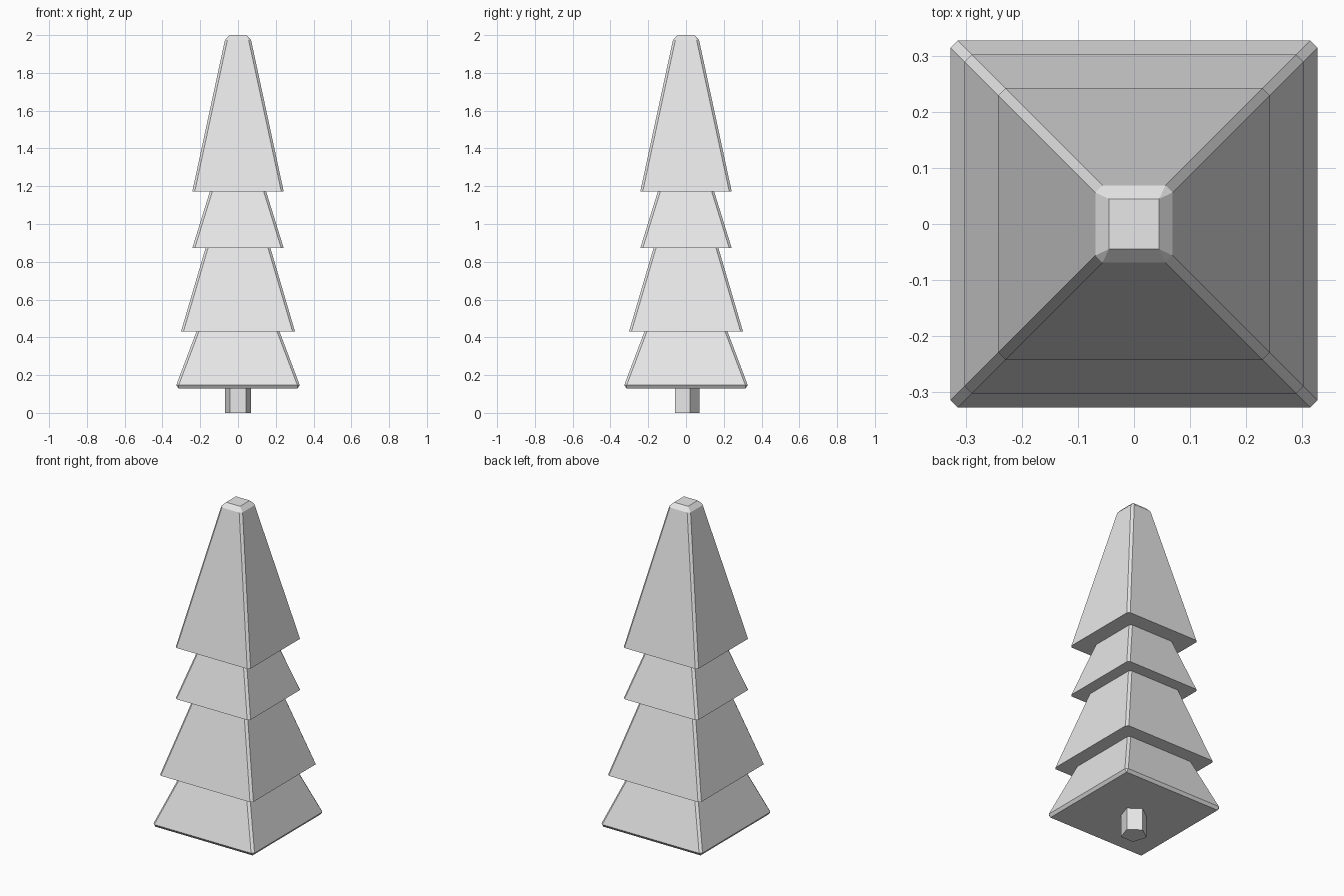
import bpy
import bmesh
from math import cos, sin, radians

default_cube = bpy.data.objects.get("Cube")
if default_cube:
    bpy.data.objects.remove(default_cube, do_unlink=True)

# One plain colour for the whole tree
grey = bpy.data.materials.new("light_grey")
grey.use_nodes = True
colour = (0.8, 0.8, 0.8, 1)
grey.diffuse_color = colour
grey.node_tree.nodes["Principled BSDF"].inputs["Base Color"].default_value = colour


def square_ring(half, cut):
    """Square outline, counter-clockwise, with its corners cut off."""
    a, b = half, half - cut
    return [(a, -b), (a, b), (b, a), (-b, a), (-a, b), (-a, -b), (-b, -a), (b, -a)]


def loft(name, sections):
    """Closed flat-sided solid through (outline, height) sections."""
    bm = bmesh.new()
    rings = [[bm.verts.new((x, y, z)) for x, y in outline] for outline, z in sections]
    for low, high in zip(rings, rings[1:]):
        for i in range(len(low)):
            j = (i + 1) % len(low)
            bm.faces.new((low[i], low[j], high[j], high[i]))
    bm.faces.new(reversed(rings[0]))
    bm.faces.new(rings[-1])
    bmesh.ops.remove_doubles(bm, verts=bm.verts, dist=0.0001)
    bmesh.ops.recalc_face_normals(bm, faces=bm.faces)
    mesh = bpy.data.meshes.new(name)
    bm.to_mesh(mesh)
    bm.free()
    mesh.materials.append(grey)
    obj = bpy.data.objects.new(name, mesh)
    bpy.context.collection.objects.link(obj)
    return obj


# Foliage: four stepped tiers, with bevelled base, corners and tip
CUT = 0.013
profile = [
    (0.315, 0.13, 0), (0.327, 0.147, CUT), (0.22, 0.43, CUT),
    (0.302, 0.43, CUT), (0.172, 0.872, CUT),
    (0.242, 0.872, CUT), (0.149, 1.172, CUT),
    (0.242, 1.172, CUT), (0.069, 1.975, CUT), (0.045, 2.0, 0),
]
loft("foliage", [(square_ring(half, cut), z) for half, z, cut in profile])

# Trunk: five-sided post with a flat face to the front
pentagon = [(0.072 * cos(radians(18 + 72 * i)), 0.072 * sin(radians(18 + 72 * i)))
            for i in range(5)]
loft("trunk", [(pentagon, 0), (pentagon, 0.14)])
